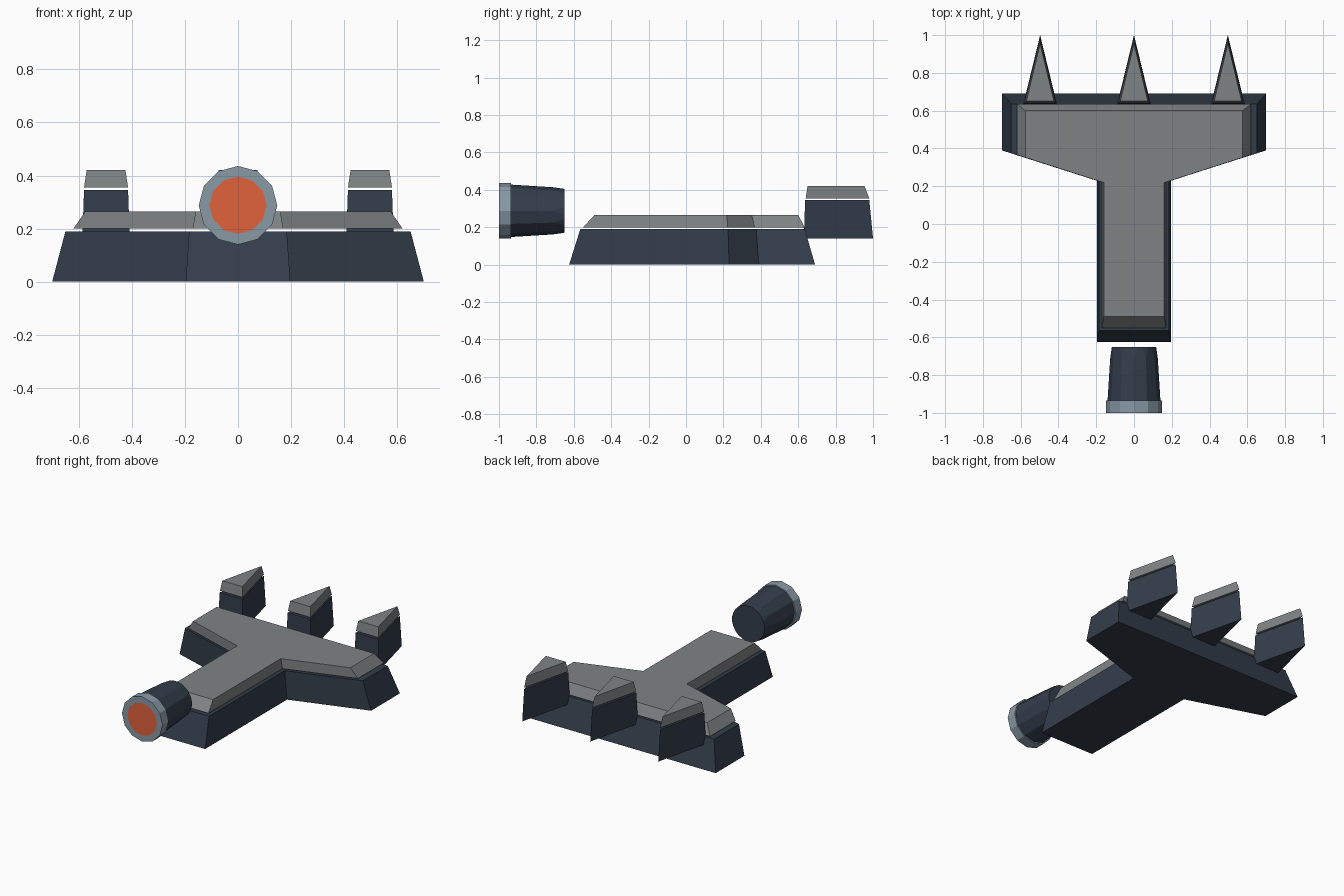
import bpy, math
from mathutils import Vector

if "Cube" in bpy.data.objects:
    bpy.data.objects.remove(bpy.data.objects["Cube"])


def material(name, rgb):
    m = bpy.data.materials.new(name)
    m.diffuse_color = (*rgb, 1)
    m.use_nodes = True
    m.node_tree.nodes["Principled BSDF"].inputs["Base Color"].default_value = m.diffuse_color
    return m


DARK = material("dark_hull", (0.033, 0.047, 0.07))
GREY = material("grey_plate", (0.21, 0.23, 0.23))
STEEL = material("blue_steel", (0.25, 0.32, 0.38))
GLOW = material("orange_glow", (0.75, 0.12, 0.045))


def make(name, verts, faces, mat):
    me = bpy.data.meshes.new(name)
    me.from_pydata(verts, [], faces)
    me.materials.append(mat)
    ob = bpy.data.objects.new(name, me)
    bpy.context.collection.objects.link(ob)
    return ob


def loft(name, rings, mat):
    """Closed solid through rings of equal point count."""
    n = len(rings[0])
    faces = [list(range(n))[::-1], [(len(rings) - 1) * n + i for i in range(n)]]
    for r in range(len(rings) - 1):
        for i in range(n):
            j = (i + 1) % n
            faces.append([r * n + i, r * n + j, (r + 1) * n + j, (r + 1) * n + i])
    return make(name, [v for ring in rings for v in ring], faces, mat)


def tee(stem, y0, neck, wing, shoulder, y1, z):
    half = [(stem, y0), (stem, neck), (wing, shoulder), (wing, y1)]
    return [(x, y, z) for x, y in half + [(-x, y) for x, y in half[::-1]]]


def wedge(x, w, y0, y1, z):
    return [(x - w, y0, z), (x + w, y0, z), (x, y1, z)]


# T-shaped hull and the plate floating just above it
loft("hull", [tee(0.197, -0.625, 0.23, 0.70, 0.39, 0.69, 0),
              tee(0.184, -0.565, 0.225, 0.65, 0.375, 0.635, 0.19)], DARK)
loft("top_plate", [tee(0.17, -0.55, 0.222, 0.62, 0.367, 0.635, 0.20),
                   tee(0.16, -0.49, 0.219, 0.575, 0.352, 0.60, 0.265)], GREY)

# Three prongs with grey caps
for i, x in enumerate((-0.497, 0, 0.497)):
    loft(f"prong_{i}", [wedge(x, 0.09, 0.63, 1.0, 0.14),
                        wedge(x, 0.083, 0.637, 0.98, 0.345)], DARK)
    loft(f"prong_cap_{i}", [wedge(x, 0.083, 0.64, 0.98, 0.355),
                            wedge(x, 0.073, 0.65, 0.955, 0.42)], GREY)

# Engine nozzle along y
N, CZ = 12, 0.288


def circle(r, y):
    return [Vector((r * math.cos(math.tau * i / N), y, CZ + r * math.sin(math.tau * i / N)))
            for i in range(N)][::-1]


loft("nozzle_ring", [circle(0.148, -1.0), circle(0.148, -0.935)], STEEL)
make("nozzle_glow", circle(0.108, -1.001), [list(range(N))[::-1]], GLOW)

# Nozzle body: tapered, with the corners of the back end clipped
front, tip, back = circle(0.14, -0.935), circle(0.126, -0.71), circle(0.122, -0.65)
clipped = []
for i in range(N):
    clipped += [back[i].lerp(back[i - 1], 0.3), back[i].lerp(back[(i + 1) % N], 0.3)]
faces = [list(range(N))[::-1], list(range(2 * N, 4 * N))]
for i in range(N):
    j, b = (i + 1) % N, 2 * N
    faces.append([i, j, N + j, b + 2 * j, b + 2 * i + 1, N + i])
    faces.append([N + i, b + 2 * i + 1, b + 2 * i])
make("nozzle_body", front + tip + clipped, faces, DARK)

# Make all normals point outward
import bmesh
for ob in bpy.context.collection.objects:
    if ob.name == "nozzle_glow":
        continue
    bm = bmesh.new()
    bm.from_mesh(ob.data)
    bmesh.ops.recalc_face_normals(bm, faces=bm.faces)
    bm.to_mesh(ob.data)
    bm.free()
